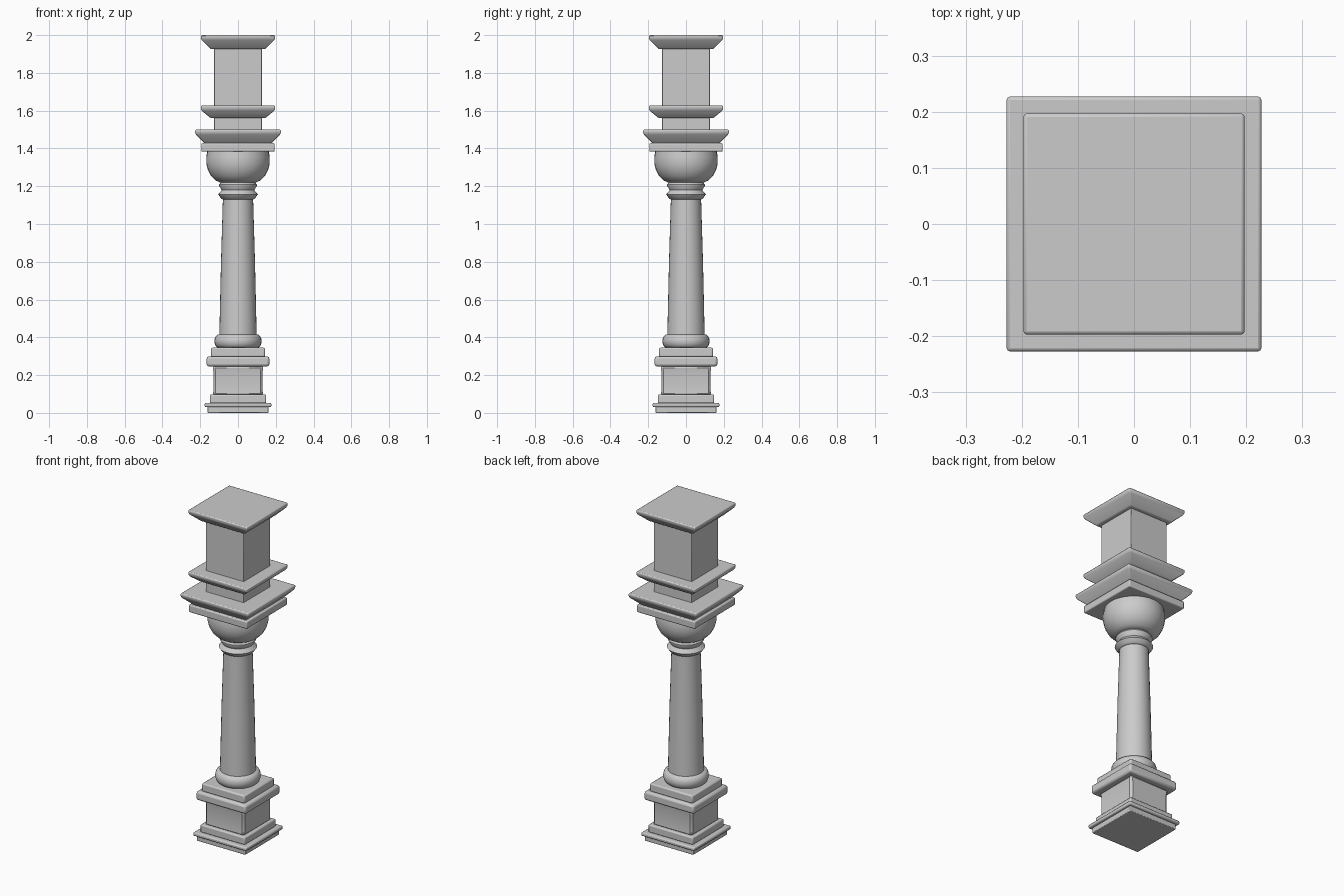
import bpy, bmesh, math

if "Cube" in bpy.data.objects:
    bpy.data.objects.remove(bpy.data.objects["Cube"])


def loft(name, profile, sides, bevel=0.0, segments=2):
    """Stack rings of (radius or half width, z), capped at both ends."""
    square = sides == 4
    scale = math.sqrt(2) if square else 1.0
    start = math.pi / 4 if square else 0.0
    bm = bmesh.new()
    rings = []
    for r, z in profile:
        ring = []
        for i in range(sides):
            a = start + 2 * math.pi * i / sides
            ring.append(bm.verts.new((r * scale * math.cos(a), r * scale * math.sin(a), z)))
        rings.append(ring)
    for lo, hi in zip(rings, rings[1:]):
        for i in range(sides):
            j = (i + 1) % sides
            bm.faces.new((lo[i], lo[j], hi[j], hi[i]))
    bm.faces.new(rings[0][::-1])
    bm.faces.new(rings[-1])
    mesh = bpy.data.meshes.new(name)
    bm.to_mesh(mesh)
    bm.free()
    ob = bpy.data.objects.new(name, mesh)
    bpy.context.collection.objects.link(ob)
    if bevel:
        mod = ob.modifiers.new("soft_edges", 'BEVEL')
        mod.width = bevel
        mod.segments = segments
        mod.limit_method = 'ANGLE'
        mod.angle_limit = math.radians(20)
    bpy.ops.object.select_all(action='DESELECT')
    ob.select_set(True)
    bpy.context.view_layer.objects.active = ob
    bpy.ops.object.shade_smooth_by_angle(angle=math.radians(35))
    return ob


def slab(name, half, z0, z1, bevel=0.006, segments=2):
    return loft(name, [(half, z0), (half, z1)], 4, bevel, segments)


def cornice(name, half, z0, z1):
    # sloped underside with an upright rim
    return loft(name, [(half - 0.053, z0), (half - 0.006, z1 - 0.028),
                       (half, z1 - 0.018), (half, z1)], 4, 0.006)


# Square pedestal
slab("base_foot", 0.162, 0.0, 0.033, 0.004)
slab("base_lip", 0.177, 0.031, 0.053, 0.007)
slab("base_step", 0.149, 0.05, 0.097, 0.007)
loft("pedestal_block", [(0.133, 0.09), (0.130, 0.12), (0.130, 0.215), (0.136, 0.25)], 4, 0.012, 1)
slab("pedestal_cap", 0.166, 0.246, 0.299, 0.012)
slab("pedestal_top_step", 0.143, 0.295, 0.345, 0.008)

# Round cushion under the shaft
cushion = [(0.1 + 0.025 * math.sin(math.pi * i / 8), 0.38 - 0.036 * math.cos(math.pi * i / 8))
           for i in range(9)]
loft("shaft_cushion", cushion, 32)

# Tapered shaft
loft("shaft", [(0.1, 0.38), (0.098, 0.45), (0.09, 0.8), (0.08, 1.135), (0.08, 1.24)], 32)

# Twin collar rings
loft("collar_rings", [(0.08, 1.13), (0.09, 1.136), (0.105, 1.157), (0.086, 1.179),
                      (0.1, 1.203), (0.1, 1.208), (0.088, 1.225)], 32)

# Bowl shaped capital
loft("capital_bowl", [(0.095, 1.22), (0.118, 1.23), (0.143, 1.255), (0.16, 1.287),
                      (0.168, 1.32), (0.168, 1.355), (0.162, 1.39)], 32)

# Square upper stack
slab("abacus", 0.194, 1.383, 1.428)
cornice("lower_cornice", 0.227, 1.424, 1.5)
slab("neck_block", 0.126, 1.49, 1.57, 0.002)
cornice("middle_cornice", 0.197, 1.56, 1.627)
slab("upper_block", 0.126, 1.62, 1.94, 0.002)
cornice("top_cornice", 0.197, 1.926, 2.0)
